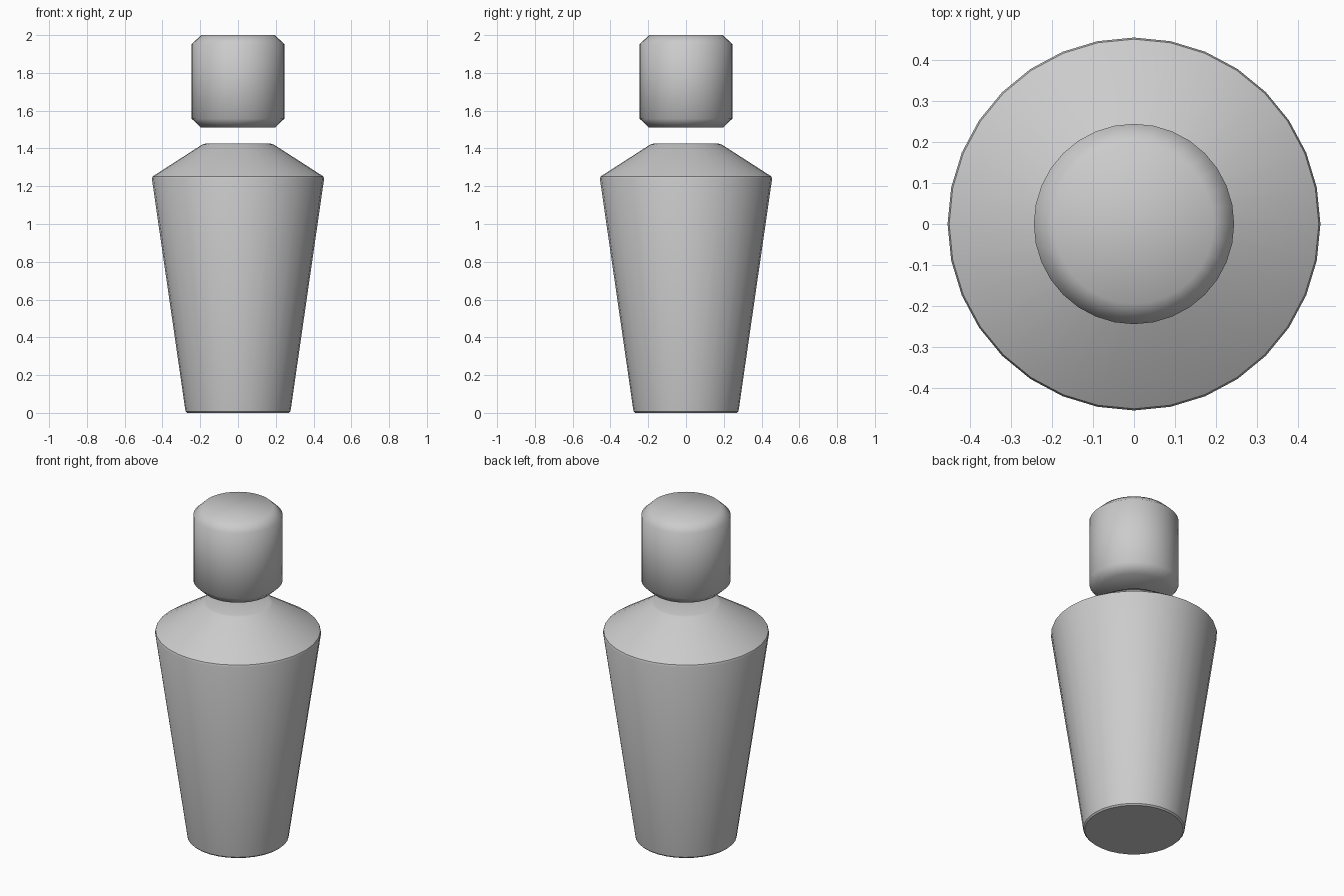
import bpy, bmesh, math

old = bpy.data.objects.get("Cube")
if old:
    bpy.data.objects.remove(old, do_unlink=True)

SIDES = 32

grey = bpy.data.materials.new("plain grey")
grey.use_nodes = True
colour = (0.6, 0.6, 0.6, 1)
grey.diffuse_color = colour
grey.node_tree.nodes["Principled BSDF"].inputs["Base Color"].default_value = colour


def lathe(name, profile, angle):
    """Closed solid of revolution from (radius, height) points, bottom to top."""
    bm = bmesh.new()
    rings = []
    for r, z in profile:
        turns = [2 * math.pi * i / SIDES for i in range(SIDES)]
        rings.append([bm.verts.new((r * math.cos(a), r * math.sin(a), z)) for a in turns])
    for low, high in zip(rings, rings[1:]):
        for i in range(SIDES):
            j = (i + 1) % SIDES
            bm.faces.new((low[i], low[j], high[j], high[i]))
    bm.faces.new(rings[0][::-1])
    bm.faces.new(rings[-1])
    mesh = bpy.data.meshes.new(name)
    bm.to_mesh(mesh)
    bm.free()
    mesh.materials.append(grey)
    obj = bpy.data.objects.new(name, mesh)
    bpy.context.collection.objects.link(obj)
    bpy.ops.object.select_all(action='DESELECT')
    obj.select_set(True)
    bpy.context.view_layer.objects.active = obj
    bpy.ops.object.shade_smooth_by_angle(angle=math.radians(angle))
    return obj


# Tapered body with sloping shoulders and slightly eased rims
lathe("body", [(0.27, 0), (0.278, 0.008), (0.456, 1.24), (0.452, 1.252),
               (0.19, 1.42), (0.175, 1.425)], 35)

# Floating cylindrical head with chamfered rims
lathe("head", [(0.195, 1.51), (0.245, 1.557), (0.245, 1.953), (0.195, 2)], 60)
